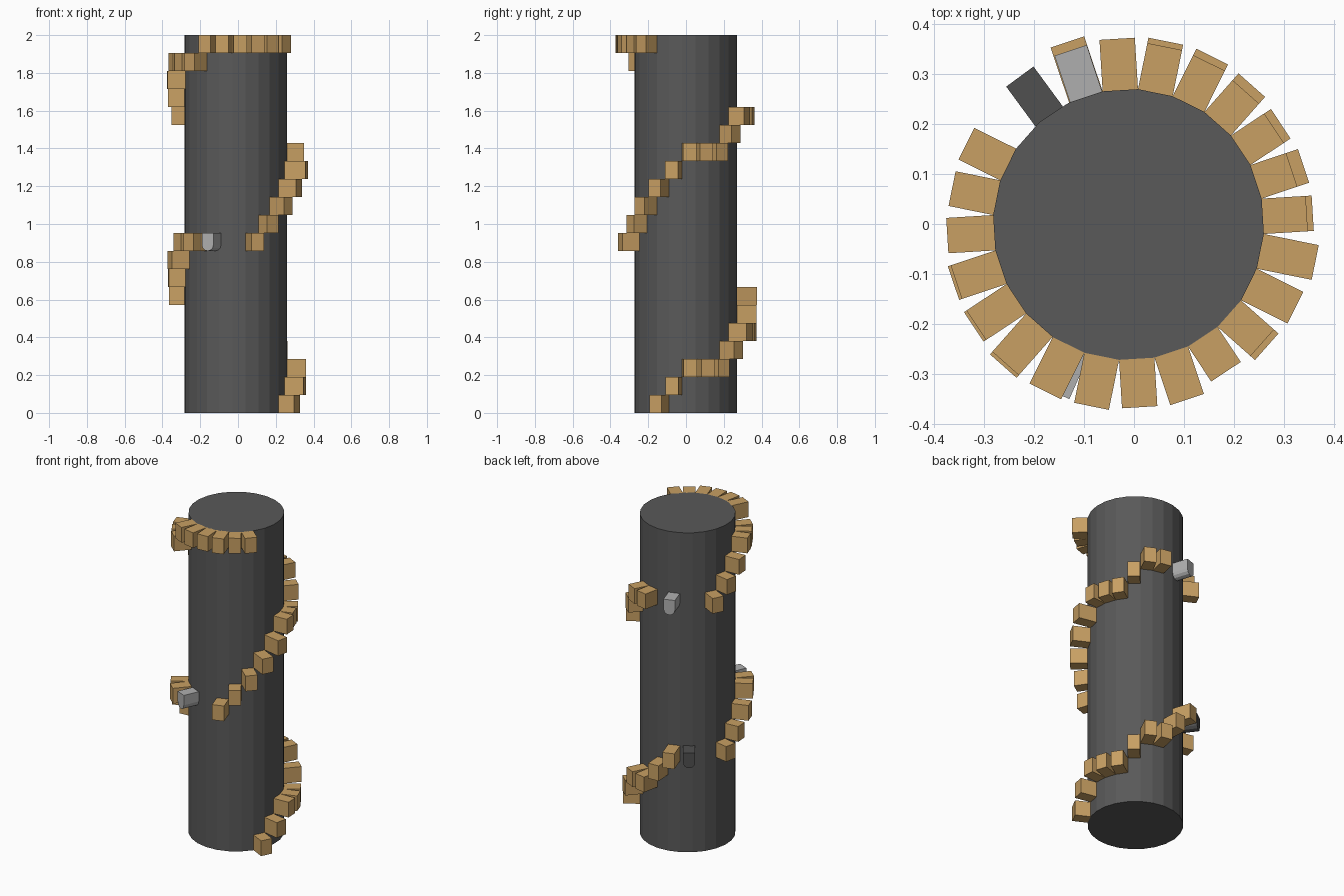
import bpy, bmesh, math
from mathutils import Matrix

if "Cube" in bpy.data.objects:
    bpy.data.objects.remove(bpy.data.objects["Cube"])

CX, CY = -0.011, -0.001      # tower axis
R, SIDES = 0.272, 24
STEP = 2.0 / 21              # height of one stair level
FIRST = 3.5                  # direction of wall face 0, degrees
INNER = R * math.cos(math.pi / SIDES) - 0.004
WIDTH = 2 * R * math.sin(math.pi / SIDES)


def material(name, col):
    m = bpy.data.materials.new(name)
    m.diffuse_color = (*col, 1)
    m.use_nodes = True
    m.node_tree.nodes["Principled BSDF"].inputs["Base Color"].default_value = m.diffuse_color
    return m


stone = material("dark grey stone", (0.1, 0.1, 0.1))
wood = material("tan wood", (0.578, 0.35, 0.125))
pale = material("light grey", (0.43, 0.43, 0.43))
charcoal = material("charcoal", (0.08, 0.08, 0.08))


def prism(name, profile, depth, mat, matrix):
    """Extrude a closed (y, z) profile along +x, then place it."""
    bm = bmesh.new()
    face = bm.faces.new([bm.verts.new((0, y, z)) for y, z in profile])
    ext = bmesh.ops.extrude_face_region(bm, geom=[face])
    for v in ext["geom"]:
        if isinstance(v, bmesh.types.BMVert):
            v.co.x += depth
    bmesh.ops.recalc_face_normals(bm, faces=bm.faces)
    bm.transform(matrix)
    me = bpy.data.meshes.new(name)
    bm.to_mesh(me)
    bm.free()
    me.materials.append(mat)
    ob = bpy.data.objects.new(name, me)
    bpy.context.collection.objects.link(ob)
    return ob


def on_wall(angle, level):
    return (Matrix.Translation((CX, CY, level * STEP))
            @ Matrix.Rotation(math.radians(angle), 4, 'Z')
            @ Matrix.Translation((INNER, 0, 0)))


# Tower: 24-sided upright prism, a wall face centred on each step direction
bm = bmesh.new()
bmesh.ops.create_cone(bm, cap_ends=True, segments=SIDES, radius1=R, radius2=R, depth=2)
first_vert = max(bm.verts, key=lambda v: v.co.x)
turn = math.radians(FIRST + 7.5) - math.atan2(first_vert.co.y, first_vert.co.x)
bm.transform(Matrix.Translation((CX, CY, 1)) @ Matrix.Rotation(turn, 4, 'Z'))
me = bpy.data.meshes.new("tower")
bm.to_mesh(me)
bm.free()
me.materials.append(stone)
bpy.context.collection.objects.link(bpy.data.objects.new("tower", me))

# Wooden steps: (wall face, level, outer radius), climbing counter-clockwise
steps = [
    (-2, 0, .360), (-1, 1, .371), (0, 2, .370), (1, 2, .370), (2, 2, .366),
    (3, 3, .373), (4, 4, .376), (5, 4, .375), (6, 5, .373), (7, 6, .386),
    (11, 6, .355), (12, 7, .358), (13, 8, .370), (14, 9, .372), (15, 9, .379),
    (19, 9, .366), (20, 10, .354), (21, 11, .370), (22, 12, .374), (23, 13, .382),
    (24, 14, .358), (25, 14, .345), (26, 14, .350), (27, 15, .355), (28, 16, .362),
    (29, 16, .364), (34, 16, .363), (35, 17, .361), (36, 18, .364), (37, 19, .364),
    (38, 19, .366), (39, 19, .372), (40, 20, .374), (41, 20, .372), (42, 20, .367),
    (43, 20, .370), (44, 20, .354), (45, 20, .358),
]
w = WIDTH / 2
box = [(-w, 0), (w, 0), (w, STEP), (-w, STEP)]
for i, (k, level, outer) in enumerate(steps):
    prism(f"step_{i + 1:02d}", box, outer - INNER, wood, on_wall(FIRST + 15 * k, level))

# Pegs: flat top, rounded underside
hw = 0.034
peg = [(hw, STEP), (-hw, STEP)] + [
    (hw * math.cos(math.radians(a)), hw + hw * math.sin(math.radians(a)))
    for a in range(180, 361, 30)]
for name, angle, level, mat in (("peg_lower", 126.3, 6, charcoal),
                                ("peg_middle", -114, 9, pale),
                                ("peg_upper", 108.4, 16, pale)):
    prism(name, peg, 0.368 - INNER, mat, on_wall(angle, level))
